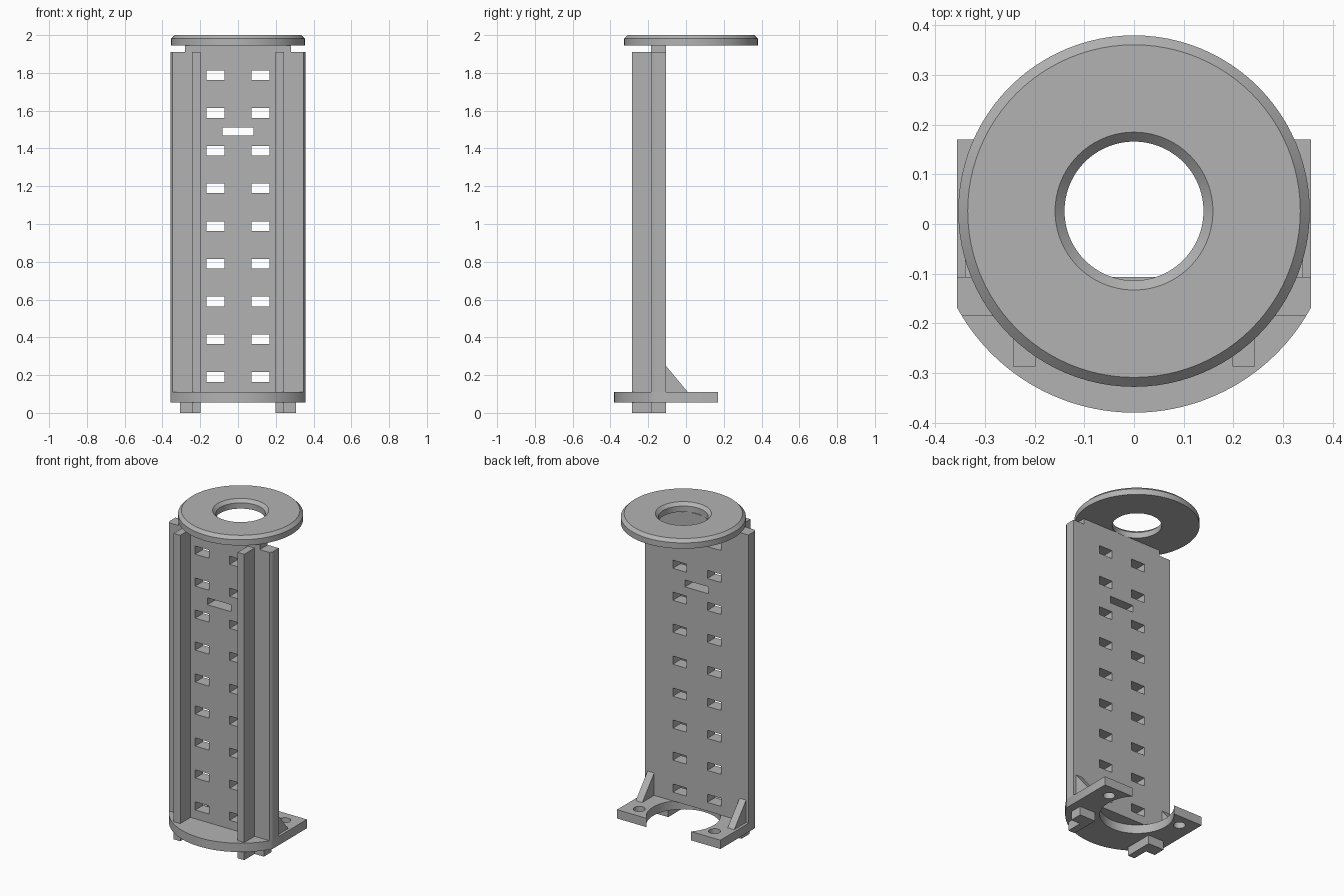
import bpy
import bmesh
from math import asin, acos, cos, sin, tau, pi

cube = bpy.data.objects.get("Cube")
if cube:
    bpy.data.objects.remove(cube, do_unlink=True)

CY = 0.026                      # y of the shared round axis
R_BASE, R_BORE = 0.406, 0.21    # base outline and its open bore
HALF_W = 0.357                  # half width of plate and base
FRONT, BACK = -0.185, -0.107    # faces of the upright plate
BASE_Z0, BASE_Z1, PLATE_TOP, DISC_Z = 0.055, 0.11, 1.91, 1.945

grey = bpy.data.materials.new("plain grey")
grey.use_nodes = True
COLOUR = (0.45, 0.45, 0.45, 1)
grey.diffuse_color = COLOUR
grey.node_tree.nodes["Principled BSDF"].inputs["Base Color"].default_value = COLOUR


def finish(name, bm):
    bmesh.ops.recalc_face_normals(bm, faces=bm.faces)
    mesh = bpy.data.meshes.new(name)
    bm.to_mesh(mesh)
    bm.free()
    mesh.materials.append(grey)
    obj = bpy.data.objects.new(name, mesh)
    bpy.context.collection.objects.link(obj)
    return obj


def add_prism(bm, points, low, high, axis="z"):
    """Extrude an outline along z (points are x, y) or x (points are y, z)."""
    def place(a, b, c):
        return (a, b, c) if axis == "z" else (c, a, b)
    bottom = [bm.verts.new(place(a, b, low)) for a, b in points]
    top = [bm.verts.new(place(a, b, high)) for a, b in points]
    bm.faces.new(bottom)
    bm.faces.new(top)
    for i in range(len(points)):
        j = (i + 1) % len(points)
        bm.faces.new((bottom[i], bottom[j], top[j], top[i]))


def prism(name, points, low, high, axis="z"):
    bm = bmesh.new()
    add_prism(bm, points, low, high, axis)
    return finish(name, bm)


def rect(x0, x1, y0, y1):
    return [(x0, y0), (x1, y0), (x1, y1), (x0, y1)]


def arc(radius, start, end, steps, cx=0, cy=CY):
    angles = [start + (end - start) * i / steps for i in range(steps + 1)]
    return [(cx + radius * cos(a), cy + radius * sin(a)) for a in angles]


def smooth(obj):
    select_only(obj)
    bpy.ops.object.shade_smooth_by_angle()


def select_only(obj):
    bpy.ops.object.select_all(action="DESELECT")
    obj.select_set(True)
    bpy.context.view_layer.objects.active = obj


def cut(obj, bm):
    cutter = finish("cutter", bm)
    cutter.hide_render = True
    mod = obj.modifiers.new("cut", "BOOLEAN")
    mod.operation, mod.solver, mod.object = "DIFFERENCE", "EXACT", cutter
    select_only(obj)
    bpy.ops.object.modifier_apply(modifier=mod.name)
    bpy.data.objects.remove(cutter, do_unlink=True)


# Base: round front, straight sides, bore open to the back
BASE_BACK = 0.17
side = acos(HALF_W / R_BASE)
mouth = asin((BASE_BACK - CY) / R_BORE)
outline = [(-HALF_W, BASE_BACK)]
outline += arc(R_BASE, pi + side, tau - side, 64)
outline += [(HALF_W, BASE_BACK)]
outline += arc(R_BORE, mouth, -pi - mouth, 72)
base = prism("base", outline, BASE_Z0, BASE_Z1)

# Screw holes in the two back feet
holes = bmesh.new()
for s in (-1, 1):
    add_prism(holes, arc(0.034, 0, tau, 32, s * 0.26, 0.09)[:-1], 0, 0.2)
cut(base, holes)
smooth(base)

# Upright plate, its front corners following the base outline
corner_y = CY - R_BASE * sin(side)
corner_x = (R_BASE ** 2 - (FRONT - CY) ** 2) ** 0.5
right = [(corner_x, FRONT), (HALF_W, corner_y), (HALF_W, BACK)]
plate = prism("upright_plate", right + [(-x, y) for x, y in reversed(right)],
              BASE_Z1, PLATE_TOP)

# Two columns of windows and one wide slot
windows = bmesh.new()
for row in range(9):
    z = 0.19 + row * 0.1997
    for s in (-1, 1):
        x = s * 0.119
        add_prism(windows, rect(x - 0.047, x + 0.047, -0.3, 0),
                  z - 0.0255, z + 0.0255)
add_prism(windows, rect(-0.082, 0.082, -0.3, 0), 1.469, 1.512)
cut(plate, windows)

# Narrow tab joining the plate to the top disc
prism("top_tab", rect(-0.28, 0.28, FRONT, BACK), PLATE_TOP, DISC_Z)

# Front ribs, plug pegs and back gussets on both sides
for s, label in ((1, "left"), (-1, "right")):
    prism(label + "_front_rib",
          rect(*sorted((s * 0.198, s * 0.244)), -0.287, FRONT), 0, PLATE_TOP)
    prism(label + "_peg",
          rect(*sorted((s * 0.198, s * 0.308)), FRONT, BACK), 0, BASE_Z0)
    prism(label + "_gusset",
          [(BACK, BASE_Z1), (0.01, BASE_Z1), (BACK, 0.25)],
          *sorted((s * 0.295, s * 0.34)), axis="x")

# Top disc: a revolved ring with chamfered upper edges
profile = [(0.14, DISC_Z), (0.354, DISC_Z), (0.354, 1.981),
           (0.335, 2), (0.159, 2), (0.14, 1.981)]
bm = bmesh.new()
STEPS = 96
rings = [[bm.verts.new((r * cos(tau * i / STEPS), CY + r * sin(tau * i / STEPS), z))
          for r, z in profile] for i in range(STEPS)]
for i, ring in enumerate(rings):
    following = rings[(i + 1) % STEPS]
    for k in range(len(profile)):
        m = (k + 1) % len(profile)
        bm.faces.new((ring[k], ring[m], following[m], following[k]))
smooth(finish("top_disc", bm))
